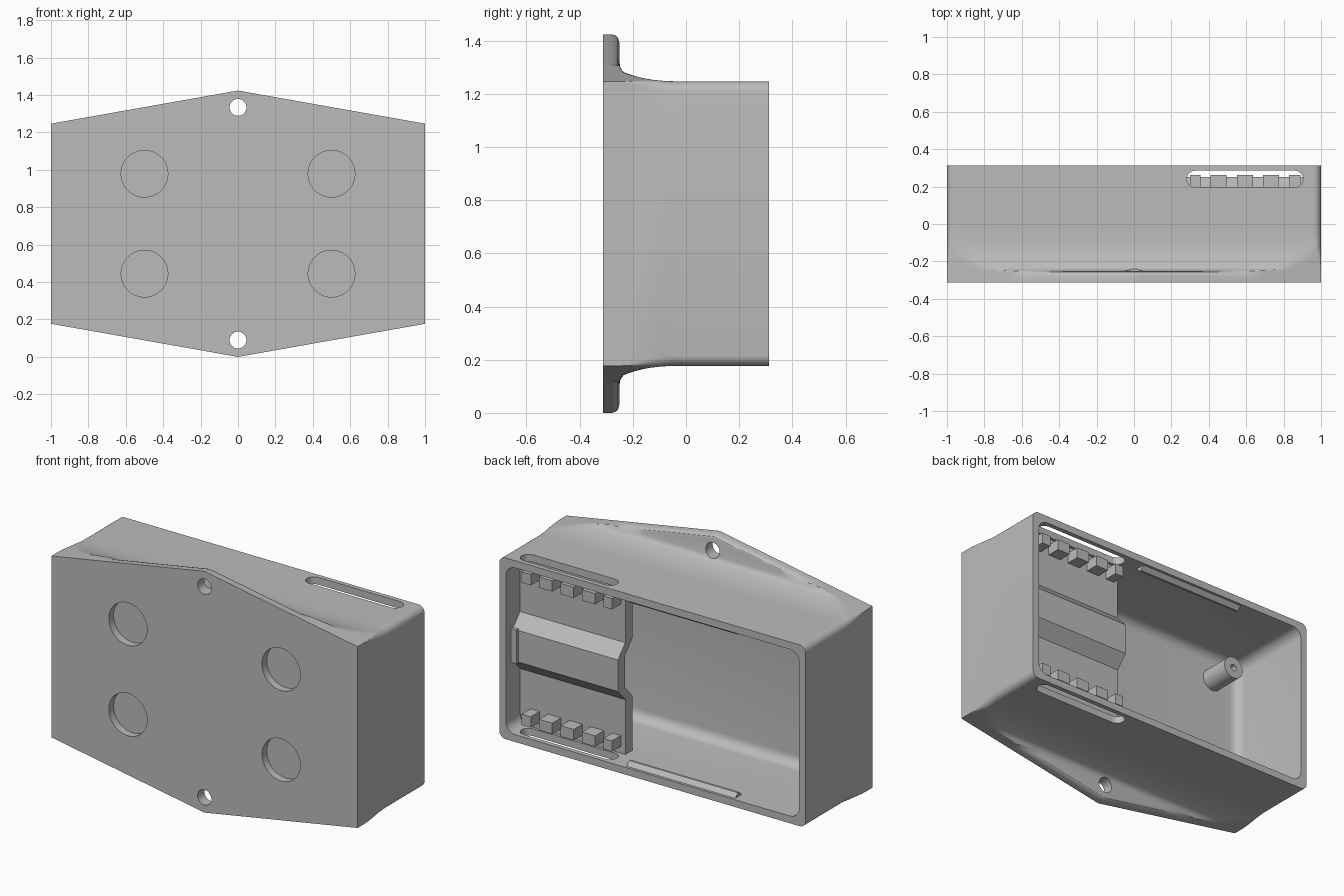
import bpy, bmesh, math
from mathutils import Vector

cube = bpy.data.objects.get("Cube")
if cube:
    bpy.data.objects.remove(cube)

MID = 0.712          # height of the symmetry plane
HALF = 0.535         # half height of the box
FRONT, BACK = -0.3125, 0.3125

grey = bpy.data.materials.new("plain_grey")
grey.use_nodes = True
grey.diffuse_color = (0.5, 0.5, 0.5, 1)
grey.node_tree.nodes["Principled BSDF"].inputs["Base Color"].default_value = (0.5, 0.5, 0.5, 1)


def add_object(name, bm):
    bmesh.ops.recalc_face_normals(bm, faces=bm.faces)
    mesh = bpy.data.meshes.new(name)
    bm.to_mesh(mesh)
    bm.free()
    obj = bpy.data.objects.new(name, mesh)
    obj.data.materials.append(grey)
    bpy.context.collection.objects.link(obj)
    return obj


def loft(name, rings):
    """Closed solid through rings of equal point count."""
    bm = bmesh.new()
    loops = [[bm.verts.new(p) for p in ring] for ring in rings]
    n = len(loops[0])
    for a, b in zip(loops, loops[1:]):
        for i in range(n):
            j = (i + 1) % n
            bm.faces.new((a[i], a[j], b[j], b[i]))
    bm.faces.new(loops[0])
    bm.faces.new(loops[-1])
    return add_object(name, bm)


def prism(name, outline, axis, start, end):
    """Extrude a 2D outline along x, y or z."""
    place = {"x": lambda u, v, t: (t, u, v),
             "y": lambda u, v, t: (u, t, v),
             "z": lambda u, v, t: (u, v, t)}[axis]
    return loft(name, [[place(u, v, t) for u, v in outline] for t in (start, end)])


def arc(cu, cv, r, start=0, sweep=360, n=48):
    count = n if sweep == 360 else n + 1
    angles = [math.radians(start + sweep * i / n) for i in range(count)]
    return [(cu + r * math.cos(a), cv + r * math.sin(a)) for a in angles]


def rect(u0, u1, v0, v1):
    return [(u0, v0), (u1, v0), (u1, v1), (u0, v1)]


def activate(obj):
    bpy.ops.object.select_all(action="DESELECT")
    obj.select_set(True)
    bpy.context.view_layer.objects.active = obj


def cut(obj, tool):
    mod = obj.modifiers.new("cut", "BOOLEAN")
    mod.operation = "DIFFERENCE"
    mod.solver = "EXACT"
    mod.object = tool
    tool.hide_render = True
    activate(obj)
    bpy.ops.object.modifier_apply(modifier=mod.name)
    bpy.data.objects.remove(tool)


# Outer shell: pointed front flange blending into the box with a long fillet
def fillet(y):
    return 0.042 * (max(0, -y) / 0.25) ** 2.8


def corner_drop(y, d):
    t = min(1, max(0, (y + 0.25) / 0.2))
    r = 0.04 * t * t * (3 - 2 * t)
    return r - math.sqrt(r * r - (r - d) ** 2) if d < r else 0


def edge_profile(x):
    d = 1 - abs(x)
    h = 0.177 * d
    pts = [(FRONT, h)]
    for y, drop in ((-0.278, 0), (-0.265, 0.004), (-0.256, 0.012), (-0.251, 0.03)):
        pts.append((y, max(min(h, 0.06), h - drop)))
    pts += [(-0.249, min(h, 0.058)), (-0.243, min(h, 0.046))]
    for i in range(18):
        y = -0.235 + 0.235 * i / 17
        pts.append((y, min(h, fillet(y))))
    pts.append((BACK, 0))
    return [(y, HALF + z - corner_drop(y, d)) for y, z in pts]


side = [0, 0.002, 0.006, 0.012, 0.02, 0.03, 0.04] + [0.04 + 0.03 * i for i in range(1, 33)]
stations = [d - 1 for d in side] + [1 - d for d in reversed(side)]
if 0.0 not in stations:
    stations = sorted(set(stations + [0.0]))
rings = []
for x in stations:
    prof = edge_profile(x)
    rings.append([(x, y, MID + z) for y, z in prof] +
                 [(x, y, MID - z) for y, z in reversed(prof)])
shell = loft("shell", rings)

# Hollow interior with rounded corners
cavity = prism("cavity_cutter", rect(-0.957, 0.957, MID - 0.492, MID + 0.492), "y", -0.235, 0.6)
bevel = cavity.modifiers.new("round", "BEVEL")
bevel.width = 0.06
bevel.segments = 6
activate(cavity)
bpy.ops.object.modifier_apply(modifier=bevel.name)
cut(shell, cavity)

# Screw holes, shallow front recesses and the cable slots
for s in (-1, 1):
    cut(shell, prism("hole_cutter", arc(0, MID + s * 0.622, 0.045), "y", -0.5, 0.0))
    for x in (-0.5, 0.5):
        cut(shell, prism("recess_cutter", arc(x, MID + s * 0.267, 0.125), "y", -0.5, FRONT + 0.045))
slot = arc(0.86, 0.241, 0.044, -90, 180, 12) + arc(0.326, 0.241, 0.044, 90, 180, 12)
cut(shell, prism("slot_cutter", slot, "z", -0.3, 1.8))

# Carrier plate with a raised middle band
upper = [(-0.495, 0.18), (-0.168, 0.18), (-0.093, 0.25), (0.093, 0.25), (0.168, 0.18), (0.495, 0.18)]
outline = [(y, MID + z) for z, y in upper] + [(y - 0.065, MID + z) for z, y in reversed(upper)]
parts = [shell, prism("carrier_plate", outline, "x", 0.27, 0.96)]
parts.append(prism("band_end_stop", rect(0.18, 0.265, MID - 0.1, MID + 0.1), "x", 0.92, 0.96))

# Rows of comb teeth on the plate
for s, row in ((-1, "lower"), (1, "upper")):
    for i, (a, b) in enumerate(((0.30, 0.355), (0.41, 0.495), (0.55, 0.635), (0.69, 0.775), (0.83, 0.89))):
        z = MID + s * 0.42
        parts.append(prism(f"{row}_tooth_{i + 1}", rect(a, b, z - 0.032, z + 0.032), "y", 0.17, 0.262))

    # Snap ridge for the lid
    z = MID + s * 0.495
    ridge = [(0.235, z), (0.262, z - s * 0.028), (0.275, z - s * 0.028), (0.3, z)]
    parts.append(prism(f"{row}_snap_ridge", ridge, "x", -0.53, 0.18))

    # Screw post with a pilot hole
    post = prism(f"{row}_screw_post", arc(-0.77, MID + s * 0.335, 0.066), "y", -0.25, -0.05)
    cut(post, prism("pilot_cutter", arc(-0.77, MID + s * 0.335, 0.02, n=24), "y", -0.2, 0.1))
    parts.append(post)

# Smooth rounded surfaces while keeping crisp edges
for obj in parts:
    activate(obj)
    bpy.ops.object.shade_smooth_by_angle(angle=math.radians(32))
